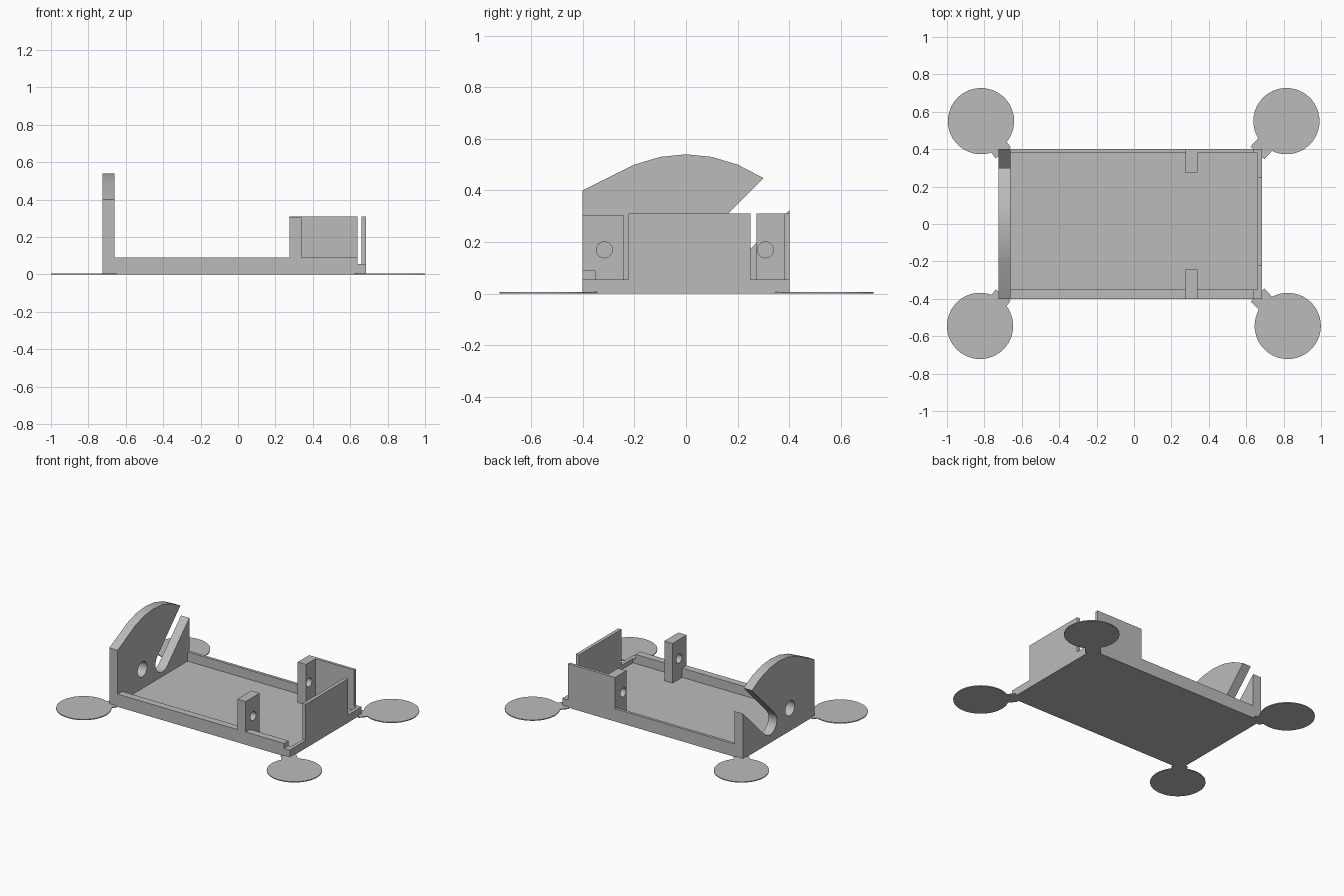
import bpy, bmesh
from math import radians, sin, cos, asin, atan2, hypot, pi
from mathutils import Matrix

cube = bpy.data.objects.get("Cube")
if cube:
    bpy.data.objects.remove(cube, do_unlink=True)

GREY = (0.5, 0.5, 0.5, 1.0)
grey = bpy.data.materials.new("plain grey")
grey.use_nodes = True
grey.diffuse_color = GREY
grey.node_tree.nodes["Principled BSDF"].inputs["Base Color"].default_value = GREY

# Profile planes: each maps (u, v, extrusion) to world axes
PLANES = {
    "XY": Matrix.Identity(3),
    "YZ": Matrix(((0, 0, 1), (1, 0, 0), (0, 1, 0))),
    "XZ": Matrix(((1, 0, 0), (0, 0, -1), (0, 1, 0))),
}


def arc(cx, cy, r, start, end, steps):
    return [(cx + r * cos(start + (end - start) * i / steps),
             cy + r * sin(start + (end - start) * i / steps)) for i in range(steps + 1)]


def circle(cx, cy, r, steps=32):
    return arc(cx, cy, r, 0, 2 * pi, steps)[:-1]


def rect(u0, u1, v0, v1):
    return [(u0, v0), (u1, v0), (u1, v1), (u0, v1)]


def extrude(name, plane, lo, hi, *loops):
    """Extrude an outline, with later loops as holes, between lo and hi."""
    curve = bpy.data.curves.new(name, "CURVE")
    curve.dimensions = "2D"
    curve.fill_mode = "BOTH"
    curve.extrude = (hi - lo) / 2
    for loop in loops:
        spline = curve.splines.new("POLY")
        spline.points.add(len(loop) - 1)
        for point, (u, v) in zip(spline.points, loop):
            point.co = (u, v, 0, 1)
        spline.use_cyclic_u = True
    temp = bpy.data.objects.new(name + " outline", curve)
    bpy.context.collection.objects.link(temp)
    graph = bpy.context.evaluated_depsgraph_get()
    mesh = bpy.data.meshes.new_from_object(temp.evaluated_get(graph))
    bpy.data.objects.remove(temp, do_unlink=True)
    bpy.data.curves.remove(curve)

    mid = (lo + hi) / 2 * (-1 if plane == "XZ" else 1)
    matrix = PLANES[plane].to_4x4() @ Matrix.Translation((0, 0, mid))
    bm = bmesh.new()
    bm.from_mesh(mesh)
    bmesh.ops.transform(bm, matrix=matrix, verts=bm.verts)
    bmesh.ops.remove_doubles(bm, verts=bm.verts, dist=0.0001)
    bmesh.ops.recalc_face_normals(bm, faces=bm.faces)
    bm.to_mesh(mesh)
    bm.free()
    mesh.name = name
    mesh.materials.clear()
    mesh.materials.append(grey)
    obj = bpy.data.objects.new(name, mesh)
    bpy.context.collection.objects.link(obj)
    bpy.ops.object.select_all(action="DESELECT")
    obj.select_set(True)
    bpy.context.view_layer.objects.active = obj
    bpy.ops.object.shade_smooth_by_angle(angle=radians(12))
    return obj


# Main levels of the tray
X0, X1, END = -0.66, 0.66, 0.685
FLOOR, LIP, RIM, TOP = 0.025, 0.055, 0.09, 0.31
FRONT, BACK, SIDE = -0.35, 0.38, 0.4
POST0, POST1, STEP = 0.275, 0.34, 0.64

# Tray floor, side walls and end lip
extrude("tray_floor", "XY", 0, FLOOR, rect(X0, X1, FRONT, BACK))
extrude("front_wall", "XZ", -SIDE, FRONT,
        [(X0, 0), (X1, 0), (X1, LIP), (STEP, LIP), (STEP, RIM), (X0, RIM)])
extrude("back_wall", "XZ", BACK, SIDE,
        [(X0, 0), (X1, 0), (X1, LIP), (STEP, LIP), (STEP, TOP),
         (POST0, TOP), (POST0, RIM), (X0, RIM)])

# End lip with its raised panel
extrude("end_panel", "YZ", X1, END,
        [(-SIDE, 0), (SIDE, 0), (SIDE, LIP), (0.25, LIP), (0.25, TOP),
         (-0.223, TOP), (-0.223, LIP), (-SIDE, LIP)])

# Drilled posts
extrude("front_post", "YZ", POST0, POST1,
        [(-SIDE, RIM), (FRONT, RIM), (FRONT, FLOOR), (-0.243, FLOOR),
         (-0.243, 0.305), (-SIDE, 0.305)],
        circle(-0.316, 0.17, 0.031))
extrude("back_post", "YZ", POST0, POST1,
        rect(0.273, BACK, FLOOR, TOP), circle(0.308, 0.17, 0.031))

# Tall arched plate with a slanted open slot and a round hole
slot_end = arc(0.1, 0.135, 0.078, radians(-45), radians(-225), 16)
extrude("arched_plate", "YZ", -0.725, X0,
        [(-SIDE, 0), (SIDE, 0), (SIDE, 0.323)] + slot_end +
        [(0.3, 0.448), (0.2, 0.5), (0.1, 0.53), (0, 0.54),
         (-0.1, 0.53), (-0.2, 0.5), (-SIDE, 0.4)],
        circle(-0.125, 0.16, 0.053))

# Thin corner pads, each a disc with a neck reaching the tray
PAD_R, NECK = 0.177, 0.05
for name, x, y in (("front_left", 0.822, -0.545), ("front_right", -0.823, -0.545),
                   ("back_left", 0.815, 0.55), ("back_right", -0.818, 0.55)):
    dx = (0.66 if x > 0 else -0.7) - x
    dy = (0.38 if y > 0 else -0.38) - y
    angle, reach = atan2(dy, dx), hypot(dx, dy)
    half = asin(NECK / PAD_R)
    ux, uy = cos(angle), sin(angle)
    ends = [(x + reach * ux + s * NECK * uy, y + reach * uy - s * NECK * ux)
            for s in (1, -1)]
    disc = arc(x, y, PAD_R, angle + half, angle + 2 * pi - half, 48)
    extrude(name + "_pad", "XY", 0, 0.006, disc + ends)
